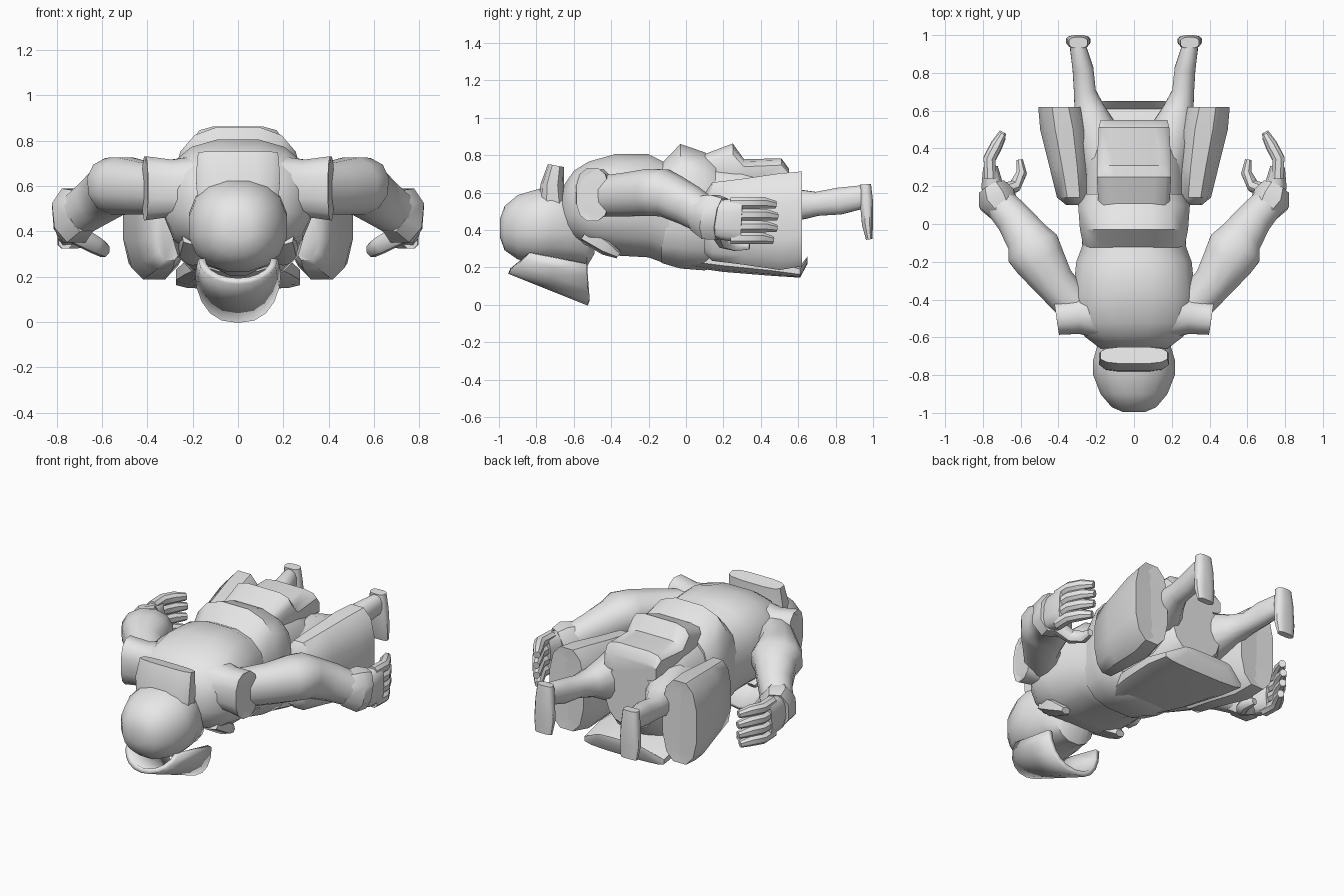
import bpy
import bmesh
from math import sin, cos, pi, radians
from mathutils import Vector

cube = bpy.data.objects.get("Cube")
if cube:
    bpy.data.objects.remove(cube)

grey = bpy.data.materials.new("plain_grey")
grey.use_nodes = True
colour = (.8, .8, .8, 1)
grey.diffuse_color = colour
grey.node_tree.nodes["Principled BSDF"].inputs["Base Color"].default_value = colour

AXIS_Y = Vector((0, 1, 0))
AXIS_Z = Vector((0, 0, 1))


def finish(name, bm, mirror=False, crease=42):
    """Turn a bmesh into a smooth object with sharp creases."""
    bmesh.ops.recalc_face_normals(bm, faces=bm.faces[:])
    mesh = bpy.data.meshes.new(name)
    bm.to_mesh(mesh)
    bm.free()
    mesh.materials.append(grey)
    mesh.shade_smooth()
    mesh.set_sharp_from_angle(angle=radians(crease))
    obj = bpy.data.objects.new(name, mesh)
    bpy.context.scene.collection.objects.link(obj)
    if mirror:
        obj.modifiers.new("both_sides", 'MIRROR')
    return obj


def power(value, exponent):
    return abs(value) ** exponent * (1 if value >= 0 else -1)


def tube(name, rows, sides=12, square=.9, mirror=True, ref=AXIS_Z):
    """Loft rings along a path; each row is x, y, z, side radius, up radius."""
    bm = bmesh.new()
    centres = [Vector(row[:3]) for row in rows]
    rings = []
    for i, (centre, row) in enumerate(zip(centres, rows)):
        ahead = centres[min(i + 1, len(rows) - 1)]
        behind = centres[max(i - 1, 0)]
        along = (ahead - behind).normalized()
        side = along.cross(ref).normalized()
        up = side.cross(along)
        ring = []
        for k in range(sides):
            a = 2 * pi * (k + .5) / sides
            offset = side * row[3] * power(cos(a), square) + up * row[4] * power(sin(a), square)
            ring.append(bm.verts.new(centre + offset))
        rings.append(ring)
    for first, second in zip(rings, rings[1:]):
        for k in range(sides):
            n = (k + 1) % sides
            bm.faces.new((first[k], first[n], second[n], second[k]))
    bm.faces.new(rings[0])
    bm.faces.new(rings[-1])
    return finish(name, bm, mirror)


def body(name, rows, x=0, **options):
    """Loft along y; each row is y, half width, bottom, top, side shift.
    Ring planes stay upright so the outline is kept exactly."""
    obj = tube(name, [(x, r[0], 0, r[1], 1) for r in rows], **options)
    sides = len(obj.data.vertices) // len(rows)
    for v in obj.data.vertices:
        row = rows[v.index // sides]
        v.co.z = (row[2] + row[3]) / 2 + v.co.z * (row[3] - row[2]) / 2
        v.co.x += row[4] if len(row) > 4 else 0
    obj.data.set_sharp_from_angle(angle=radians(42))
    return obj


# Torso with raised upper back
body("torso", [
    (-.66, .18, .4, .63), (-.6, .26, .34, .72), (-.52, .33, .3, .77),
    (-.38, .33, .26, .81), (-.2, .31, .25, .81), (-.12, .28, .22, .77),
    (.05, .27, .2, .78), (.3, .27, .18, .77), (.45, .24, .2, .74),
    (.55, .17, .3, .66)], sides=16, square=.8, mirror=False)

# Wide belt around the waist
body("belt", [
    (-.13, .27, .22, .76), (-.03, .29, .19, .865), (.1, .3, .18, .82),
    (.16, .27, .2, .78)], sides=16, square=.7, mirror=False)

# Stiff panel over the seat
body("back_panel", [
    (.08, .19, .6, .8), (.25, .2, .6, .865), (.31, .2, .6, .78),
    (.51, .19, .62, .785), (.55, .18, .62, .73)],
    square=.45, mirror=False)

# Long panel under the belly
body("belly_panel", [
    (-.05, .17, .21, .32), (.2, .24, .175, .3), (.45, .28, .155, .26),
    (.61, .28, .145, .21), (.65, .17, .22, .26)],
    square=.6, mirror=False)

# Flaring hip skirts with hollow ends
body("hip_skirt", [
    (.1, .06, .27, .6), (.14, .09, .23, .66, .02), (.3, .11, .21, .68, .04),
    (.5, .13, .18, .71, .07), (.62, .12, .2, .72, .09),
    (.61, .09, .25, .68, .09), (.5, .06, .3, .6, .06)],
    x=.3, square=.75)

# Head and neck
body("head", [
    (-.995, .06, .36, .46), (-.97, .12, .29, .53), (-.9, .18, .24, .59),
    (-.8, .22, .22, .62), (-.72, .22, .22, .64), (-.62, .19, .22, .63),
    (-.53, .15, .2, .6), (-.49, .12, .27, .55)],
    sides=16, mirror=False)

# Upright collar behind the head
tube("collar", [
    (0, -.71, .5, .18, .08), (0, -.715, .64, .19, .065),
    (0, -.695, .745, .18, .045)], square=.6, mirror=False, ref=AXIS_Y)

# Curved face guard, a bent plate with thickness
bm = bmesh.new()
strips = []
for t in (0, .5, 1):
    strip = []
    for k in range(11):
        a = pi * (k / 10 - .5)
        bend = 1 - cos(a)
        front = Vector((.16 * sin(a), -.945 + .11 * bend, .18 + .1 * bend))
        rear = Vector((.175 * power(sin(a), .8), -.52 - .01 * bend, .01 + .21 * bend))
        strip.append(bm.verts.new(front.lerp(rear, t)))
    strips.append(strip)
for first, second in zip(strips, strips[1:]):
    for k in range(10):
        bm.faces.new((first[k], first[k + 1], second[k + 1], second[k]))
guard = finish("face_guard", bm)
shell = guard.modifiers.new("thickness", 'SOLIDIFY')
shell.thickness = .03
shell.offset = 0

# Lapel points on the chest
tube("lapel", [
    (.17, -.52, .38, .09, .06), (.2, -.42, .31, .07, .05),
    (.2, -.36, .265, .03, .02)], sides=6)

# Shoulder caps
tube("shoulder_cap", [
    (.18, -.47, .58, .15, .16), (.3, -.485, .59, .1, .13),
    (.41, -.5, .59, .09, .145), (.4, -.5, .59, .07, .11)], square=.8)

# Sleeves, flared at the elbow
tube("sleeve", [
    (.28, -.47, .58, .1, .11), (.42, -.31, .59, .11, .12),
    (.5, -.19, .6, .14, .13), (.535, -.13, .6, .15, .13),
    (.56, -.08, .58, .12, .12), (.63, .02, .53, .1, .11),
    (.7, .1, .48, .09, .1)])

# Cuffs
tube("cuff", [
    (.68, .06, .49, .08, .1), (.725, .13, .47, .11, .13),
    (.75, .19, .46, .08, .12), (.75, .18, .46, .05, .08)],
    sides=8)

# Hands
tube("palm", [
    (.73, .13, .46, .06, .09), (.75, .2, .455, .06, .11),
    (.76, .3, .45, .04, .12)], square=.7)

for i, reach in enumerate((.96, 1, .98, .9)):
    z = .545 - .063 * i
    tube("finger", [
        (.76, .24, z, .034, .034), (.765, .25 + .1 * reach, z, .034, .034),
        (.73, .25 + .17 * reach, z, .032, .033),
        (.695, .25 + .235 * reach, z - .01, .02, .022)], sides=8)

tube("thumb", [
    (.72, .17, .39, .04, .045), (.63, .2, .34, .035, .04),
    (.595, .27, .32, .03, .035), (.605, .34, .315, .018, .02)], sides=8)

# Legs
tube("leg", [
    (.16, .3, .5, .13, .17), (.19, .46, .53, .13, .15),
    (.235, .6, .535, .085, .085), (.26, .7, .54, .06, .066),
    (.27, .82, .555, .057, .074), (.295, .93, .575, .045, .065),
    (.3, .96, .58, .04, .06)])

# Feet, toes pointing down
tube("foot", [
    (.295, .96, .645, .05, .03), (.295, .965, .55, .06, .036),
    (.295, .97, .43, .066, .03), (.295, .98, .35, .055, .018)],
    square=.7, ref=AXIS_Y)
